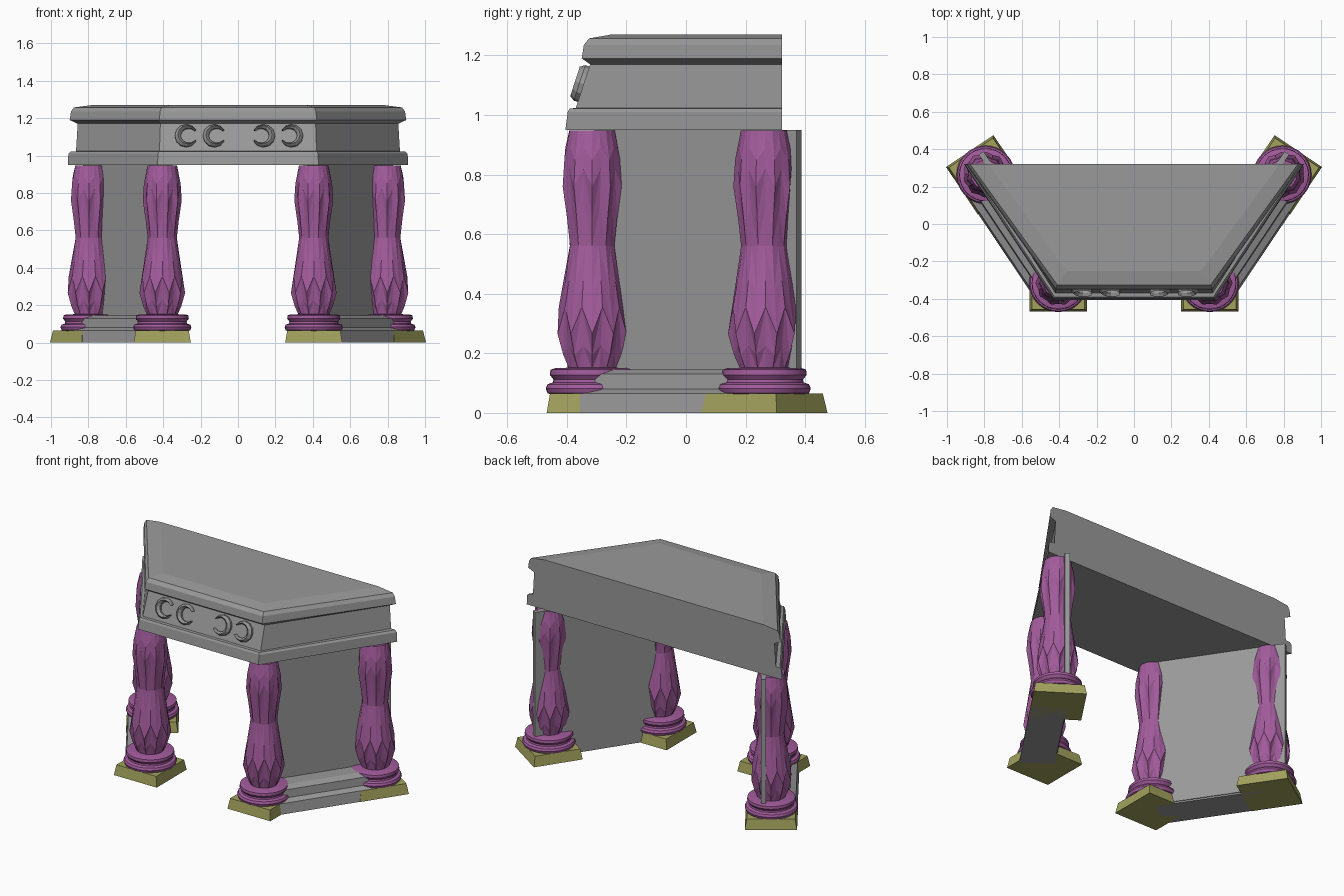
import bpy, bmesh, math
from mathutils import Vector, Matrix

old = bpy.data.objects.get("Cube")
if old:
    bpy.data.objects.remove(old)


def material(name, rgb):
    m = bpy.data.materials.new(name)
    m.use_nodes = True
    m.diffuse_color = (*rgb, 1)
    m.node_tree.nodes["Principled BSDF"].inputs["Base Color"].default_value = (*rgb, 1)
    return m


STONE = material("grey stone", (0.32, 0.32, 0.32))
PURPLE = material("purple", (0.36, 0.105, 0.33))
OLIVE = material("olive", (0.36, 0.36, 0.11))


def loft(name, rings, mat, split=False, closed=False):
    """Skin a list of equal-length point rings; cap the ends or join them up."""
    bm = bmesh.new()
    loops = [[bm.verts.new(p) for p in ring] for ring in rings]
    pairs = list(zip(loops, loops[1:]))
    if closed:
        pairs.append((loops[-1], loops[0]))
    for a, b in pairs:
        n = len(a)
        for i in range(n):
            j = (i + 1) % n
            if split and i % 2:
                bm.faces.new((a[i], a[j], b[i]))
                bm.faces.new((a[j], b[j], b[i]))
            elif split:
                bm.faces.new((a[i], a[j], b[j]))
                bm.faces.new((a[i], b[j], b[i]))
            else:
                bm.faces.new((a[i], a[j], b[j], b[i]))
    if not closed:
        bm.faces.new(loops[0])
        bm.faces.new(loops[-1])
    bmesh.ops.recalc_face_normals(bm, faces=bm.faces)
    mesh = bpy.data.meshes.new(name)
    bm.to_mesh(mesh)
    bm.free()
    mesh.materials.append(mat)
    ob = bpy.data.objects.new(name, mesh)
    bpy.context.collection.objects.link(ob)
    return ob


def smooth(ob):
    bpy.ops.object.select_all(action='DESELECT')
    ob.select_set(True)
    bpy.context.view_layer.objects.active = ob
    bpy.ops.object.shade_smooth_by_angle(angle=math.radians(35))


# Mantel: trapezoid sections given as height, back half width, front half width, front y
BACK = 0.322
sections = [(0.95, 0.91, 0.43, -0.405), (1.01, 0.907, 0.428, -0.397),
            (1.022, 0.895, 0.424, -0.39), (1.023, 0.866, 0.42, -0.37),
            (1.17, 0.857, 0.415, -0.322), (1.19, 0.9, 0.42, -0.35),
            (1.235, 0.893, 0.417, -0.343), (1.257, 0.878, 0.41, -0.325),
            (1.27, 0.78, 0.36, -0.25)]
loft("mantel", [[(-b, BACK, z), (-f, y, z), (f, y, z), (b, BACK, z)]
                for z, b, f, y in sections], STONE)

# Crescent ornaments on the sloping front
tilt = Matrix.Rotation(math.radians(-18), 4, 'X')
for k, x in enumerate((-0.27, -0.12, 0.13, 0.28)):
    place = Matrix.Translation((x, -0.346, 1.104)) @ tilt
    side = 1 if x < 0 else -1
    rings = []
    for i in range(11):
        t = i / 10
        a = math.radians(35 + 290 * t)
        half = 0.003 + 0.013 * math.sin(math.pi * t)
        ring = []
        for dr, out in ((half, 0.01), (half, -0.012), (0, -0.028), (-half, -0.012), (-half, 0.01)):
            r = 0.052 + dr
            ring.append(place @ Vector((side * r * math.cos(a), out, r * math.sin(a))))
        rings.append(ring)
    loft(f"crescent_{k + 1}", rings, STONE)

# Side walls with stepped bases, spanning from front to back columns
FRONT_C, BACK_C = Vector((0.405, -0.315)), Vector((0.793, 0.263))
along = (BACK_C - FRONT_C).normalized()
outward = Vector((along.y, -along.x))


def sweep(name, profile, start, end, s):
    rings = []
    for base in (FRONT_C + along * start, BACK_C + along * end):
        pts = [(base + outward * o, z) for o, z in profile]
        rings.append([(s * p.x, p.y, z) for p, z in pts])
    loft(name, rings, STONE)


base_profile = [(-0.055, 0), (0.15, 0), (0.14, 0.065), (0.105, 0.08),
                (0.1, 0.13), (0.06, 0.145), (-0.055, 0.145)]
wall_profile = [(-0.06, 0.01), (-0.03, 0.01), (-0.03, 0.95), (-0.06, 0.95)]

# Baluster silhouette: height, zigzag in height, radius on ridges, radius in grooves
SIDES = 20
baluster = [(0.145, 0, 0.08, 0.08), (0.21, 0.015, 0.102, 0.096), (0.31, 0.045, 0.122, 0.112),
            (0.43, 0.02, 0.1, 0.095), (0.56, 0, 0.078, 0.075), (0.67, 0.02, 0.088, 0.083),
            (0.79, 0.03, 0.104, 0.094), (0.87, 0.02, 0.098, 0.09), (0.947, 0, 0.079, 0.077)]
foot = [(0.06, 0.135), (0.066, 0.15), (0.082, 0.156), (0.096, 0.15), (0.102, 0.132),
        (0.112, 0.13), (0.128, 0.142), (0.145, 0.14), (0.15, 0.125), (0.152, 0.075)]


def column(label, c, angle):
    rings = []
    for z, zig, ridge, groove in baluster:
        ring = []
        for i in range(SIDES):
            a = angle + math.tau * i / SIDES
            r, dz = (groove, zig) if i % 2 else (ridge, -zig)
            ring.append((c.x + r * math.cos(a), c.y + r * math.sin(a), z + dz))
        rings.append(ring)
    loft(f"{label}_baluster", rings, PURPLE, split=True)

    def circle(r, z, n, turn):
        return [(c.x + r * math.cos(turn + math.tau * i / n),
                 c.y + r * math.sin(turn + math.tau * i / n), z) for i in range(n)]
    smooth(loft(f"{label}_foot_rings", [circle(r, z, 32, 0) for z, r in foot], PURPLE))
    # Tapered square plinth
    quarter = angle + math.pi / 4
    loft(f"{label}_plinth", [circle(0.216, 0, 4, quarter), circle(0.2, 0.065, 4, quarter)], OLIVE)


for s, side in ((1, "left"), (-1, "right")):
    sweep(f"{side}_wall_base", base_profile, 0.03, -0.03, s)
    sweep(f"{side}_wall", wall_profile, -0.01, 0.11, s)
    turn = math.atan2(along.y, along.x)
    column(f"{side}_front", Vector((s * FRONT_C.x, FRONT_C.y)), 0)
    column(f"{side}_back", Vector((s * BACK_C.x, BACK_C.y)), s * turn)
